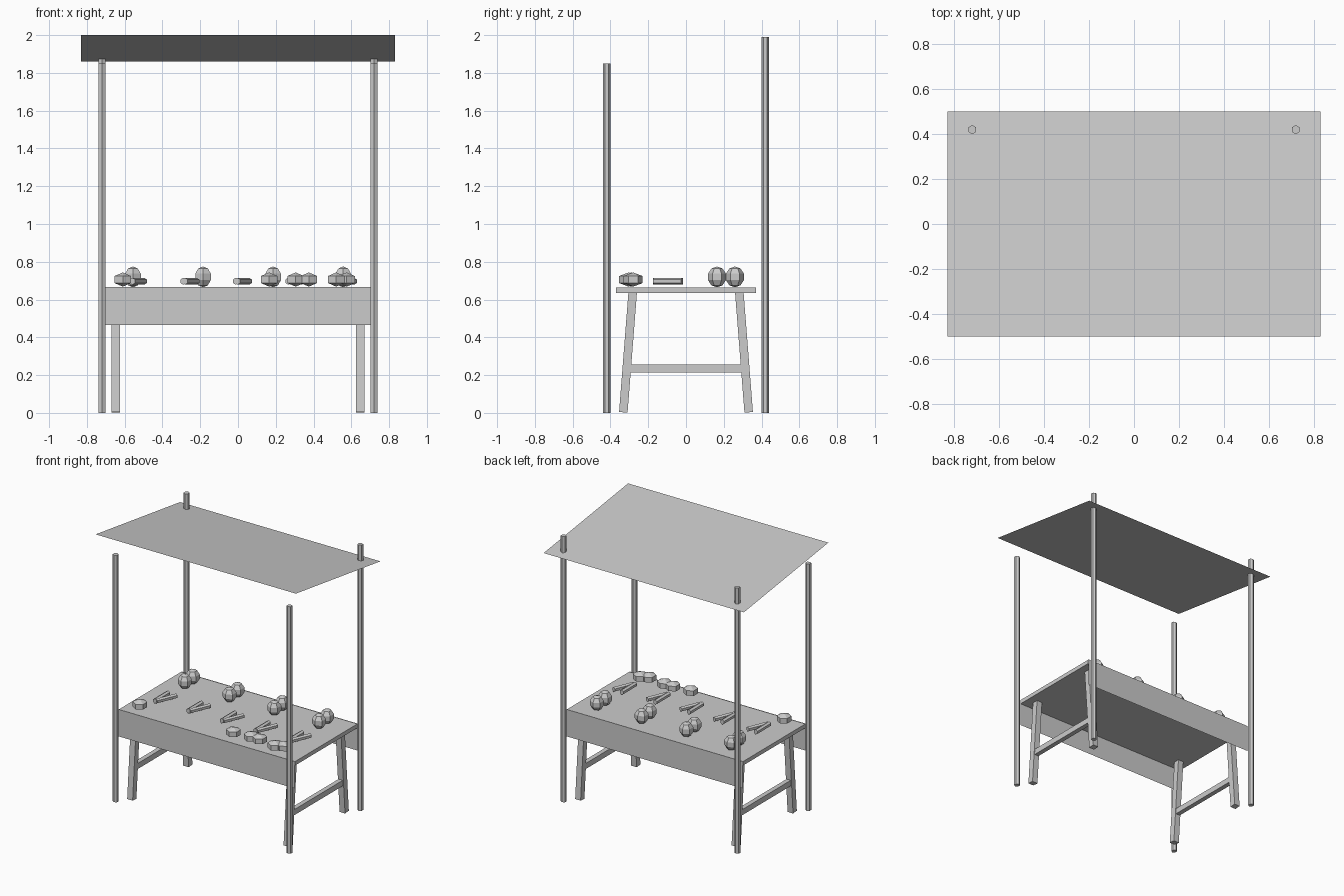
import bpy, bmesh, math
from mathutils import Matrix, Vector

if "Cube" in bpy.data.objects:
    bpy.data.objects.remove(bpy.data.objects["Cube"])


def finish(name, bm):
    bmesh.ops.recalc_face_normals(bm, faces=bm.faces)
    me = bpy.data.meshes.new(name)
    bm.to_mesh(me)
    bm.free()
    ob = bpy.data.objects.new(name, me)
    bpy.context.collection.objects.link(ob)
    return ob


def box(name, loc, size, rot_x=0.0):
    bm = bmesh.new()
    m = (Matrix.Translation(loc) @ Matrix.Rotation(rot_x, 4, 'X')
         @ Matrix.Diagonal((*size, 1)))
    bmesh.ops.create_cube(bm, size=1, matrix=m)
    return finish(name, bm)


def rod(name, loc, radius, length, rot=Matrix.Identity(4)):
    bm = bmesh.new()
    bmesh.ops.create_cone(bm, cap_ends=True, segments=6, radius1=radius, radius2=radius,
                          depth=length, matrix=Matrix.Translation(loc) @ rot)
    return finish(name, bm)


def blob(name, loc, radius, height, rings):
    bm = bmesh.new()
    m = Matrix.Translation(loc) @ Matrix.Diagonal((radius, radius, height / 2, 1))
    bmesh.ops.create_uvsphere(bm, u_segments=6, v_segments=rings, radius=1, matrix=m)
    return finish(name, bm)


def sheet(name, corners):
    bm = bmesh.new()
    bm.faces.new([bm.verts.new(c) for c in corners])
    me = bpy.data.meshes.new(name)
    bm.to_mesh(me)
    bm.free()
    bpy.context.collection.objects.link(bpy.data.objects.new(name, me))


# table top
box("table_top", (0, 0, 0.65), (1.46, 0.74, 0.03))

# hanging cloth panels along the front and back
for name, s in (("front_cloth", -1), ("back_cloth", 1)):
    w, y = 0.73 * -s, 0.372 * s
    sheet(name, [(-w, y, 0.465), (w, y, 0.465), (w, y, 0.667), (-w, y, 0.667)])

# splayed legs and side stretchers
for sx in (-1, 1):
    for sy in (-1, 1):
        box("leg", (0.648 * sx, 0.307 * sy, 0.321), (0.045, 0.045, 0.638), 0.078 * sy)
    box("stretcher", (0.648 * sx, 0, 0.235), (0.035, 0.62, 0.042))

# canopy posts, taller at the back
for sx in (-1, 1):
    rod("front_post", (0.72 * sx, -0.42, 0.925), 0.02, 1.85)
    rod("back_post", (0.72 * sx, 0.42, 0.995), 0.02, 1.99)

# sloping canopy sheet, higher at the front
sheet("canopy", [(-0.83, -0.5, 2.0), (0.83, -0.5, 2.0), (0.83, 0.5, 1.86), (-0.83, 0.5, 1.86)])

# back row: pairs of tall produce
for i in range(4):
    for y in (0.164, 0.259):
        blob("tall_produce", (-0.556 + 0.371 * i, y, 0.72), 0.05, 0.11, 5)

# middle row: crossed pairs of sticks
lay = Matrix.Rotation(math.pi / 2, 4, 'X')
for i in range(5):
    x = -0.012 + 0.278 * (i - 2)
    rod("stick", (x, -0.095, 0.697), 0.018, 0.16, lay)
    rod("stick", (x + 0.04, -0.095, 0.697), 0.018, 0.16, Matrix.Rotation(-0.4, 4, 'Z') @ lay)

# front row: squat produce, loosely scattered
for x, y in ((-0.61, -0.29), (0.165, -0.29), (0.305, -0.28),
             (0.375, -0.28), (0.52, -0.304), (0.575, -0.28)):
    blob("squat_produce", (x, y, 0.706), 0.0577, 0.075, 3)
